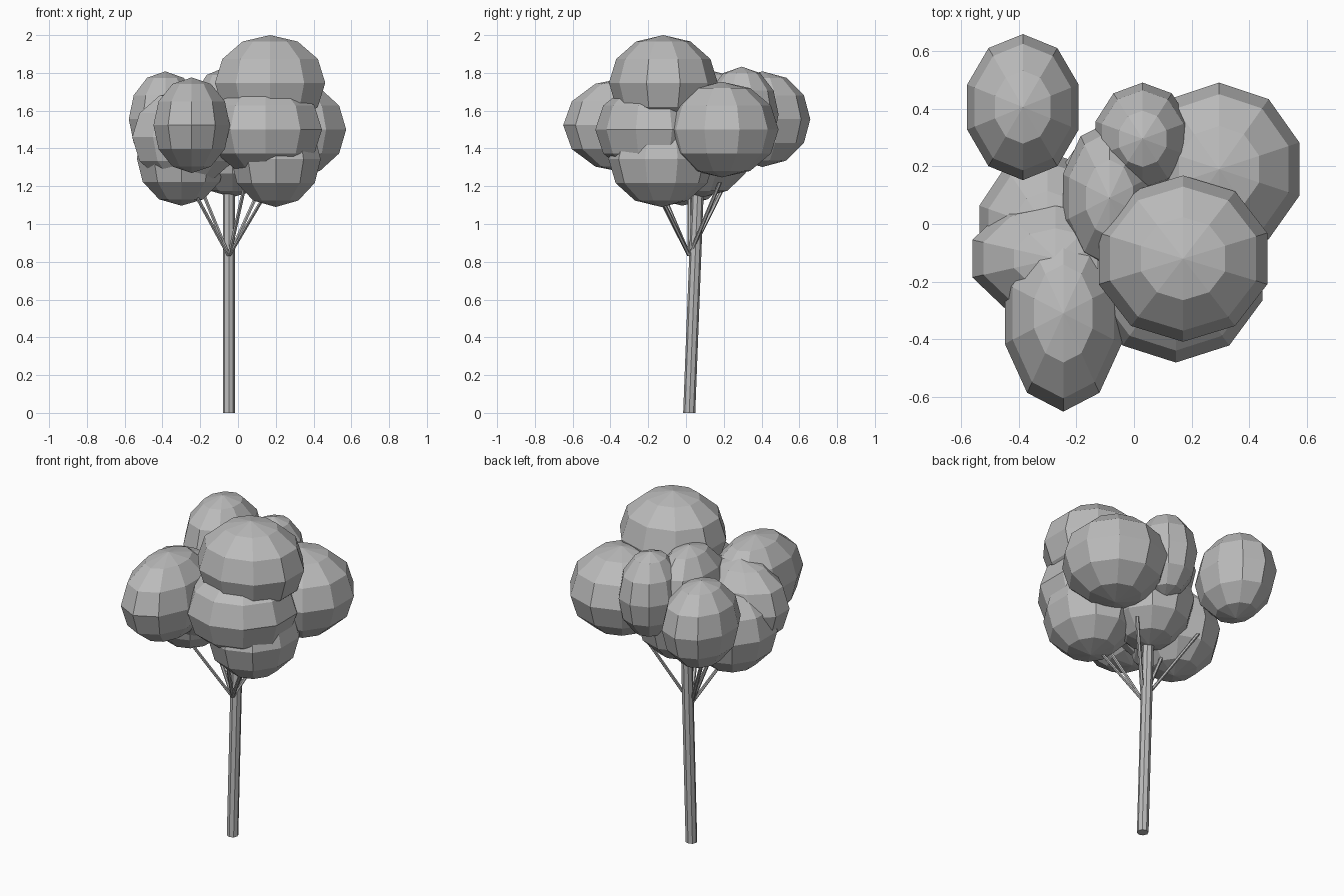
import bpy
import bmesh
from mathutils import Matrix, Vector

cube = bpy.data.objects.get("Cube")
if cube:
    bpy.data.objects.remove(cube, do_unlink=True)

# One plain grey for the whole tree
grey = bpy.data.materials.new("plain_grey")
grey.use_nodes = True
COLOUR = (0.5, 0.5, 0.5, 1)
grey.diffuse_color = COLOUR
grey.node_tree.nodes["Principled BSDF"].inputs["Base Color"].default_value = COLOUR


def finish(name, bm):
    """Turn a bmesh into a flat shaded object."""
    mesh = bpy.data.meshes.new(name)
    bm.to_mesh(mesh)
    bm.free()
    mesh.materials.append(grey)
    obj = bpy.data.objects.new(name, mesh)
    bpy.context.collection.objects.link(obj)
    return obj


def foliage(name, centre, radii):
    """Low-poly ellipsoid with ten sides and six rings."""
    bm = bmesh.new()
    matrix = Matrix.Translation(centre) @ Matrix.Diagonal((*radii, 1))
    bmesh.ops.create_uvsphere(bm, u_segments=10, v_segments=6, radius=1, matrix=matrix)
    return finish(name, bm)


def rod(name, start, end, radius, sides):
    """Sheared prism between two points, with level ends."""
    start, end = Vector(start), Vector(end)
    bm = bmesh.new()
    bmesh.ops.create_cone(bm, cap_ends=True, segments=sides,
                          radius1=radius, radius2=radius, depth=1)
    for v in bm.verts:
        v.co = Vector((v.co.x, v.co.y, 0)) + start.lerp(end, v.co.z + 0.5)
    return finish(name, bm)


# Trunk, leaning slightly backwards
rod("trunk", (-0.048, 0.017, 0), (-0.048, 0.065, 1.25), 0.032, 8)

# Thin branches fanning out from one fork
FORK = (-0.048, 0.018, 0.83)
TIPS = {
    "back_right": (-0.27, 0.22, 1.24),
    "back_left": (0.13, 0.18, 1.22),
    "front_left": (0.17, -0.16, 1.2),
    "front_right": (-0.25, -0.14, 1.2),
    "front": (0.04, -0.18, 1.22),
    "right": (-0.2, 0.02, 1.2),
}
for place, tip in TIPS.items():
    rod("branch_" + place, FORK, tip, 0.011, 6)

# Foliage clumps: centre, then width and depth radii; all share one height
CLUMP_HEIGHT = 0.253
CLUMPS = {
    "top": (0.17, -0.12, 1.747, 0.307, 0.288),
    "back_right": (-0.385, 0.405, 1.555, 0.203, 0.253),
    "front_right": (-0.245, -0.31, 1.523, 0.213, 0.34),
    "left": (0.295, 0.19, 1.5, 0.292, 0.3),
    "front_left": (0.145, -0.17, 1.5, 0.315, 0.31),
    "low_left": (0.2, -0.13, 1.343, 0.25, 0.28),
    "right": (-0.272, -0.12, 1.46, 0.303, 0.21),
    "low_right": (-0.3, -0.02, 1.35, 0.248, 0.27),
    "back": (0.03, 0.295, 1.58, 0.172, 0.195),
    "upper_middle": (-0.085, 0.09, 1.57, 0.17, 0.265),
    "low_middle": (-0.03, 0.09, 1.395, 0.25, 0.26),
}
for place, (x, y, z, rx, ry) in CLUMPS.items():
    foliage("foliage_" + place, (x, y, z), (rx, ry, CLUMP_HEIGHT))
